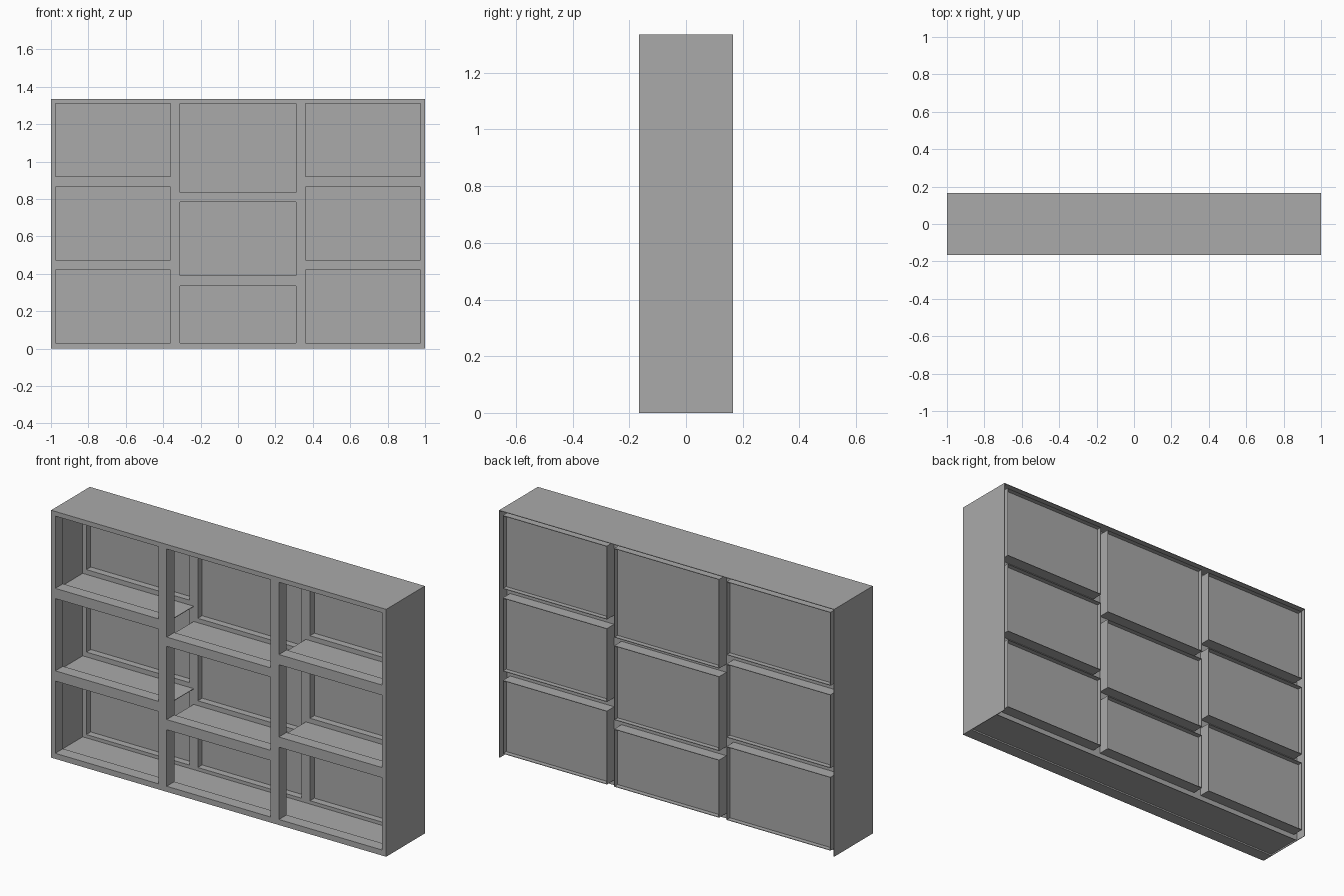
import bpy
import bmesh

cube = bpy.data.objects.get("Cube")
if cube:
    bpy.data.objects.remove(cube, do_unlink=True)

grey = bpy.data.materials.new("plain_grey")
grey.use_nodes = True
grey.diffuse_color = (0.4, 0.4, 0.4, 1)
grey.node_tree.nodes["Principled BSDF"].inputs["Base Color"].default_value = (0.4, 0.4, 0.4, 1)


def make_part(name, boxes):
    """One object from boxes given as (x0, x1, y0, y1, z0, z1)."""
    bm = bmesh.new()
    for x0, x1, y0, y1, z0, z1 in boxes:
        cube = bmesh.ops.create_cube(bm, size=1)
        for v in cube["verts"]:
            v.co.x = x1 if v.co.x > 0 else x0
            v.co.y = y1 if v.co.y > 0 else y0
            v.co.z = z1 if v.co.z > 0 else z0
    mesh = bpy.data.meshes.new(name)
    bm.to_mesh(mesh)
    bm.free()
    mesh.materials.append(grey)
    obj = bpy.data.objects.new(name, mesh)
    bpy.context.collection.objects.link(obj)


HEIGHT, FRONT, BACK = 1.335, -0.165, 0.165
LIP, REAR, PANEL = -0.1, 0.1, 0.137     # depths of front frame, rear frame, panels
T = 0.003                               # sheet thickness
side_rows = [(0.03, 0.42), (0.475, 0.865), (0.92, 1.31)]
mid_rows = [(0.03, 0.335), (0.39, 0.785), (0.835, 1.31)]
columns = [("right", -0.975, -0.36, side_rows),
           ("middle", -0.31, 0.31, mid_rows),
           ("left", 0.36, 0.975, side_rows)]


def frame_boxes(y0, y1):
    """Upright stiles and the rails between them, leaving the openings free."""
    boxes, edge = [], -1.0
    for _, x0, x1, rows in columns:
        boxes.append((edge, x0, y0, y1, 0, HEIGHT))
        edge, low = x1, 0
        for z0, z1 in rows:
            boxes.append((x0, x1, y0, y1, low, z0))
            low = z1
        boxes.append((x0, x1, y0, y1, low, HEIGHT))
    boxes.append((edge, 1.0, y0, y1, 0, HEIGHT))
    return boxes


# Outer case: sides and top
make_part("outer_case", [(-1, -1 + T, FRONT, BACK, 0, HEIGHT),
                         (1 - T, 1, FRONT, BACK, 0, HEIGHT),
                         (-1, 1, FRONT, BACK, HEIGHT - T, HEIGHT)])
make_part("bottom_board", [(-1, 1, FRONT, REAR, 0.008, 0.012)])

# Front and rear frames
make_part("front_frame", [b[:4] + (max(b[4], 0.008) if b[0] > -1 and b[1] < 1 else b[4], b[5])
                          if b[4] > 0 else b for b in frame_boxes(FRONT, LIP)])
make_part("rear_frame", frame_boxes(REAR, REAR + T))

# Shelves, and a recessed back tray behind each opening
for name, x0, x1, rows in columns:
    left, right = max(x0 - 0.025, -1), min(x1 + 0.025, 1)
    for i, (z0, z1) in enumerate(rows):
        if i:
            zc = (rows[i - 1][1] + z0) / 2
            make_part(f"{name}_shelf_{i}", [(left, right, LIP, REAR, zc - T / 2, zc + T / 2)])
        make_part(f"{name}_back_tray_{i + 1}", [
            (x0 - T, x0, REAR, BACK, z0 - T, z1 + T),
            (x1, x1 + T, REAR, BACK, z0 - T, z1 + T),
            (x0, x1, REAR, BACK, z0 - T, z0),
            (x0, x1, REAR, BACK, z1, z1 + T),
            (x0, x1, PANEL, PANEL + T, z0, z1)])
